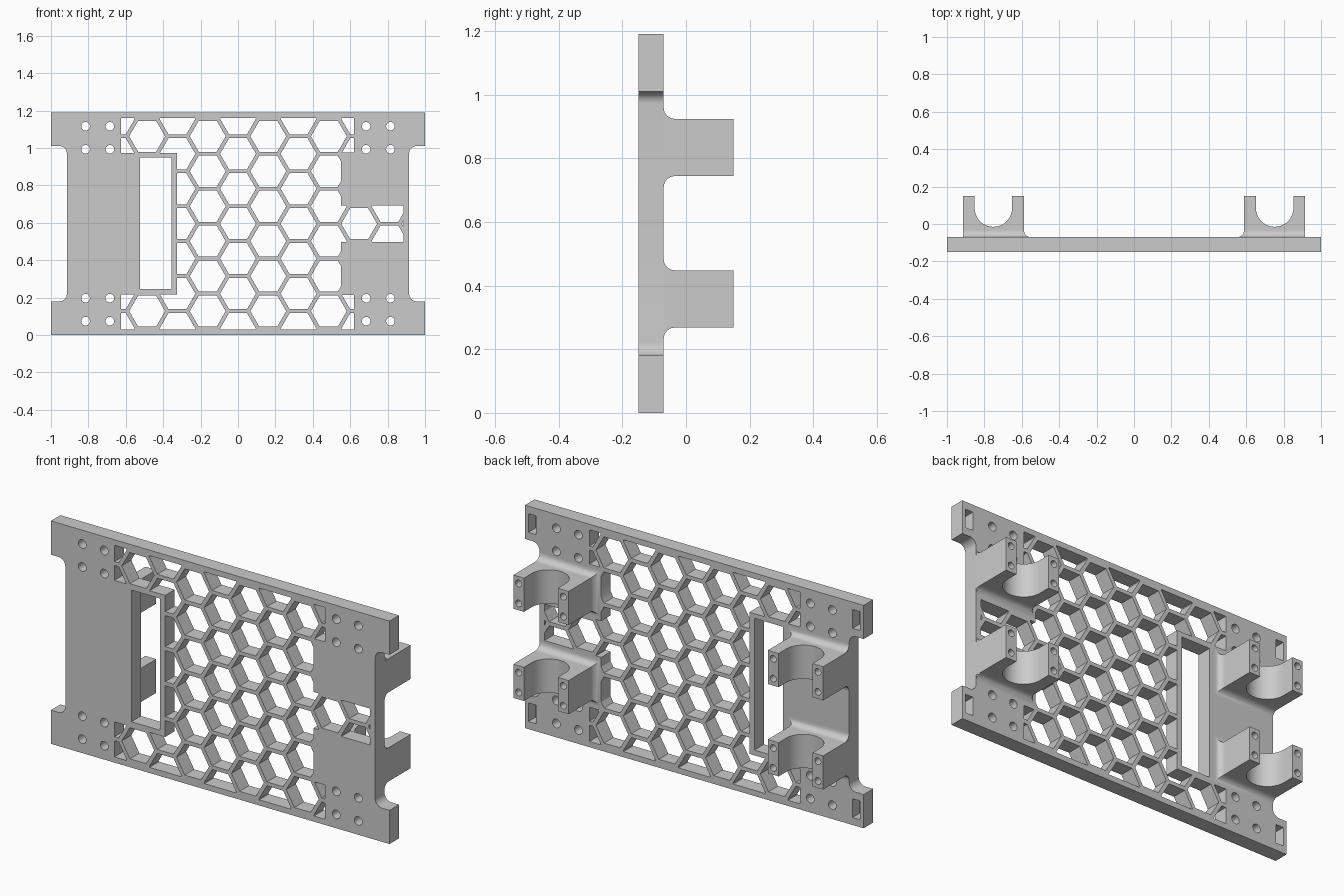
import bpy, bmesh
from math import pi, sin, cos, sqrt

cube = bpy.data.objects.get("Cube")
if cube:
    bpy.data.objects.remove(cube, do_unlink=True)

GREY = (0.6, 0.6, 0.6, 1)
grey = bpy.data.materials.new("light grey plastic")
grey.use_nodes = True
grey.diffuse_color = GREY
grey.node_tree.nodes["Principled BSDF"].inputs["Base Color"].default_value = GREY

FRONT, BACK, TOP = -0.15, -0.07, 1.19
MID = TOP / 2


def finish(name, bm):
    bmesh.ops.recalc_face_normals(bm, faces=bm.faces)
    mesh = bpy.data.meshes.new(name)
    bm.to_mesh(mesh)
    bm.free()
    mesh.materials.append(grey)
    obj = bpy.data.objects.new(name, mesh)
    bpy.context.collection.objects.link(obj)
    return obj


def prism(bm, outline, place, start, end):
    """Extrude a 2D outline from start to end; place(a, b, depth) gives 3D."""
    loops = [[bm.verts.new(place(a, b, d)) for a, b in outline] for d in (start, end)]
    for loop in loops:
        bm.faces.new(loop)
    skin(bm, *loops)


def skin(bm, lower, upper):
    n = len(lower)
    for i in range(n):
        j = (i + 1) % n
        bm.faces.new((lower[i], lower[j], upper[j], upper[i]))


def along_y(a, b, d):
    return (a, d, b)


def along_z(a, b, d):
    return (a, b, d)


def ring(cx, cy, r, n, first=0.0, sweep=2 * pi):
    return [(cx + r * cos(first + sweep * i / n), cy + r * sin(first + sweep * i / n))
            for i in range(n)]


def box(x0, x1, z0, z1):
    return [(x0, z0), (x1, z0), (x1, z1), (x0, z1)]


def boolean(target, cutter, operation):
    mod = target.modifiers.new("cut", 'BOOLEAN')
    mod.object, mod.operation, mod.solver = cutter, operation, 'EXACT'
    cutter.hide_render = True
    with bpy.context.temp_override(object=target, active_object=target):
        bpy.ops.object.modifier_apply(modifier=mod.name)
    bpy.data.objects.remove(cutter, do_unlink=True)


# Plate outline: four ears with rounded inner corners
EDGE, EAR, R = 0.915, 0.18, 0.04
quarter = [(1, 0), (1, EAR)]
quarter += [(EDGE + R - R * sin(a), EAR + R - R * cos(a))
            for a in (i * pi / 16 for i in range(9))]
right = quarter + [(x, TOP - z) for x, z in reversed(quarter)]
outline = right + [(-x, z) for x, z in reversed(right)]
bm = bmesh.new()
prism(bm, outline, along_y, FRONT, BACK)
plate = finish("mounting_plate", bm)

# Honeycomb openings, limited to the open field of the plate
PITCH, WALL = 0.187, 0.021
STEP = PITCH * sqrt(3) / 2
bm = bmesh.new()
for col in range(-5, 7):
    for row in range(-4, 5):
        z = MID + (row + (0.5 if col % 2 else 0)) * PITCH
        prism(bm, ring(col * STEP, z, (PITCH - WALL) / sqrt(3), 6), along_y, -0.2, -0.02)
cells = finish("honeycomb_cutter", bm)

upper_right = [(0.885, MID), (0.885, 0.692), (0.55, 0.692), (0.55, 0.977), (0.62, 0.977),
               (0.62, 1.16)]
upper_left = [(-0.625, 1.16), (-0.625, 0.973), (-0.325, 0.973)]
upper = upper_right + upper_left
field = upper + [(x, TOP - z) for x, z in reversed(upper[1:])]
field = field[:-1] + [(field[-1])]
bm = bmesh.new()
prism(bm, field, along_y, -0.25, 0.03)
boolean(cells, finish("field_cutter", bm), 'INTERSECT')
boolean(plate, cells, 'DIFFERENCE')

# Long slot, screw holes and blind pockets behind the ears
bm = bmesh.new()
prism(bm, box(-0.525, -0.355, 0.245, 0.948), along_y, -0.2, 0)
for s in (-1, 1):
    for low, high in ((0.04, 0.14), (TOP - 0.14, TOP - 0.04)):
        prism(bm, box(s * 0.935, s * 0.98, low, high), along_y, -0.13, 0)
    for x in (0.685, 0.815):
        for z in (0.074, 0.197, TOP - 0.197, TOP - 0.074):
            prism(bm, ring(s * x, z, 0.023, 24), along_y, -0.2, 0)
boolean(plate, finish("hole_cutter", bm), 'DIFFERENCE')

# Four U-shaped clamps with a flared foot
IN, CX, CY, BORE, FILLET = 0.588, 0.752, 0.085, 0.1, 0.035
TIP = 0.15
parts = [plate]
for s, side in ((1, "left"), (-1, "right")):
    for mid, level in ((0.358, "lower"), (TOP - 0.356, "upper")):
        z0, z1 = mid - 0.09, mid + 0.09
        shape = [(IN, -0.08), (EDGE, -0.08), (EDGE, TIP), (CX + BORE, TIP)]
        shape += ring(CX, CY, BORE, 32, 0, -pi) + [(CX - BORE, CY), (CX - BORE, TIP), (IN, TIP)]
        bm = bmesh.new()
        prism(bm, [(s * x, y) for x, y in shape], along_z, z0, z1)
        clamp = finish(f"{side}_{level}_clamp", bm)

        # Bolt holes in the arm tips
        bm = bmesh.new()
        for x in ((IN + CX - BORE) / 2, (EDGE + CX + BORE) / 2):
            for dz in (-0.053, 0.053):
                prism(bm, ring(s * x, mid + dz, 0.018, 20), along_y, 0.04, 0.2)
        boolean(clamp, finish("bolt_cutter", bm), 'DIFFERENCE')

        # Concave fillet around three sides of the foot
        bm = bmesh.new()
        loops = []
        for i in range(9):
            a = i * pi / 16
            d, y = FILLET * (1 - sin(a)), BACK + FILLET * (1 - cos(a))
            rect = box(s * (IN - d), s * (EDGE - 0.001), z0 - d, z1 + d)
            loops.append([bm.verts.new((x, y, z)) for x, z in rect])
        for lower, above in zip(loops, loops[1:]):
            skin(bm, lower, above)
        bm.faces.new(loops[0])
        bm.faces.new(loops[-1])
        foot = finish(f"{side}_{level}_clamp_foot", bm)
        parts += [clamp, foot]

# Smooth the curved walls, keep edges crisp
bpy.ops.object.select_all(action='DESELECT')
for obj in parts:
    obj.select_set(True)
bpy.context.view_layer.objects.active = plate
bpy.ops.object.shade_smooth_by_angle()
